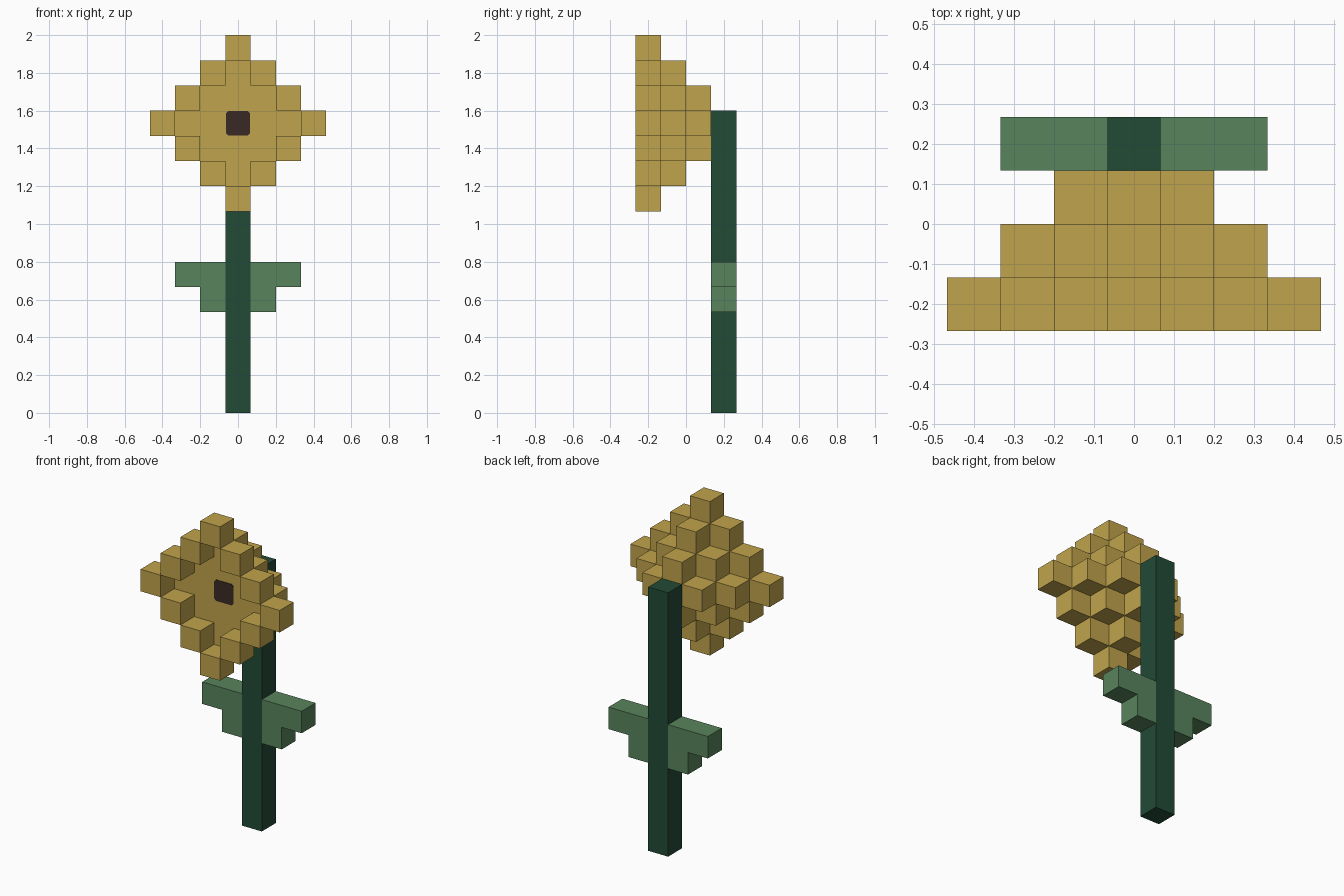
import bpy, bmesh
from math import radians
from mathutils import Vector

if "Cube" in bpy.data.objects:
    bpy.data.objects.remove(bpy.data.objects["Cube"], do_unlink=True)

U = 2 / 15  # side of one block


def material(name, r, g, b):
    m = bpy.data.materials.new(name)
    m.use_nodes = True
    m.diffuse_color = (r, g, b, 1)
    m.node_tree.nodes["Principled BSDF"].inputs["Base Color"].default_value = (r, g, b, 1)
    return m


def finish(name, bm, mat):
    mesh = bpy.data.meshes.new(name)
    bm.to_mesh(mesh)
    bm.free()
    mesh.materials.append(mat)
    obj = bpy.data.objects.new(name, mesh)
    bpy.context.collection.objects.link(obj)
    return obj


def blocks(name, cells, mat):
    """Outer skin of a set of unit blocks; cells are (column, layer, row)."""
    cells = set(cells)
    bm = bmesh.new()
    for c in cells:
        centre = Vector((c[0], c[1] - 1.5, c[2] + 0.5)) * U
        for axis in range(3):
            for sign in (-1, 1):
                n = Vector((0, 0, 0))
                n[axis] = sign
                if tuple(int(a + d) for a, d in zip(c, n)) in cells:
                    continue
                a = Vector((0, 0, 0))
                a[(axis + 1) % 3] = 1
                b = n.cross(a)
                corners = (a + b, b - a, -a - b, a - b)
                bm.faces.new([bm.verts.new(centre + (n + k) * U / 2) for k in corners])
    bmesh.ops.remove_doubles(bm, verts=bm.verts[:], dist=U / 100)
    bmesh.ops.dissolve_limit(bm, angle_limit=radians(1), verts=bm.verts[:], edges=bm.edges[:])
    return finish(name, bm, mat)


yellow = material("petal yellow", 0.527, 0.371, 0.072)
leaf_green = material("leaf green", 0.098, 0.231, 0.107)
stem_green = material("stem green", 0.016, 0.069, 0.037)
brown = material("centre brown", 0.042, 0.023, 0.018)

# Stem: a straight column in the rear layer
blocks("stem", [(0, 3, z) for z in range(12)], stem_green)

# Leaves: two stepped blocks mirrored about the stem
for side, name in ((1, "left_leaf"), (-1, "right_leaf")):
    blocks(name, [(side, 3, 4), (side, 3, 5), (2 * side, 3, 5)], leaf_green)

# Flower head: raised diamond rim in front, then two shrinking solid diamonds
MID = 11
head = []
for x in range(-3, 4):
    for z in range(-3, 4):
        d = abs(x) + abs(z)
        for layer in range(3):
            if d == 3 - layer or (layer and d < 3 - layer):
                head.append((x, layer, MID + z))
blocks("flower_head", head, yellow)

# Seed centre: thin plate with clipped corners on the recessed face
bm = bmesh.new()
bmesh.ops.create_cube(bm, size=1)
bmesh.ops.scale(bm, vec=(0.128, 0.006, 0.128), verts=bm.verts[:])
across = [e for e in bm.edges if abs(e.verts[0].co.y - e.verts[1].co.y) > 0.001]
bmesh.ops.bevel(bm, geom=across, offset=0.012, segments=1, affect="EDGES")
seed = finish("seed_centre", bm, brown)
seed.location = (0, -U, (MID + 0.5) * U)
